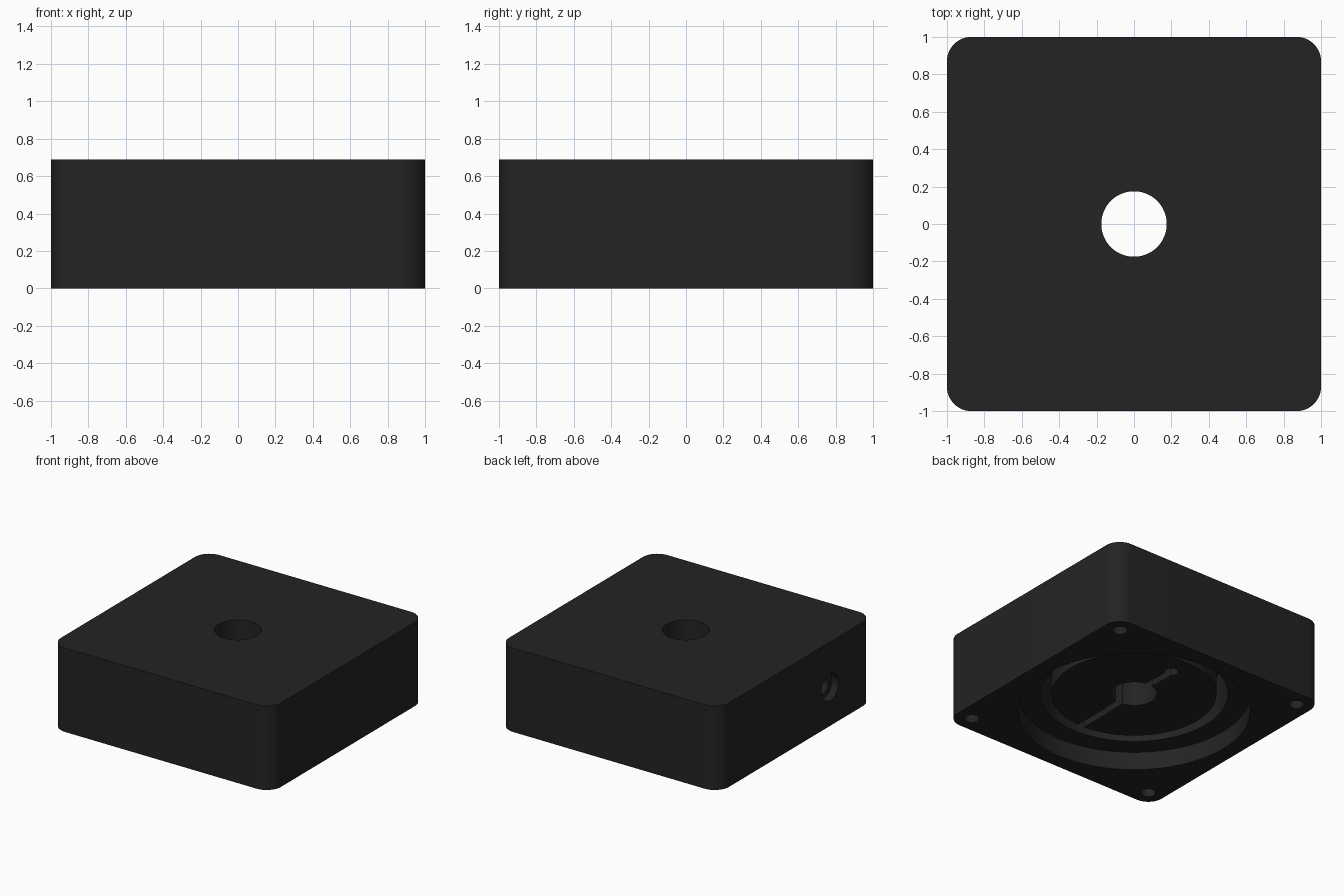
import bpy, bmesh, math
from mathutils import Matrix, Vector

if "Cube" in bpy.data.objects:
    bpy.data.objects.remove(bpy.data.objects["Cube"])

HEIGHT = 0.69      # block height
CORNER = 0.13      # vertical corner radius
FLOOR = 0.15       # depth of the wide underside recess
DEEP = 0.50        # top of groove and slot


def mesh_object(name, bm):
    bmesh.ops.recalc_face_normals(bm, faces=bm.faces)
    me = bpy.data.meshes.new(name)
    bm.to_mesh(me)
    bm.free()
    ob = bpy.data.objects.new(name, me)
    bpy.context.collection.objects.link(ob)
    return ob


def prism(name, points, z0, z1):
    """Extrude a flat outline from z0 to z1."""
    bm = bmesh.new()
    face = bm.faces.new([bm.verts.new((x, y, z0)) for x, y in points])
    geom = bmesh.ops.extrude_face_region(bm, geom=[face])["geom"]
    up = [v for v in geom if isinstance(v, bmesh.types.BMVert)]
    bmesh.ops.translate(bm, verts=up, vec=(0, 0, z1 - z0))
    return mesh_object(name, bm)


def circle(x, y, r, n=64):
    return [(x + r * math.cos(2 * math.pi * i / n),
             y + r * math.sin(2 * math.pi * i / n)) for i in range(n)]


def cut(body, cutter, operation='DIFFERENCE'):
    """Apply a boolean and remove the cutter."""
    cutter.hide_render = True
    mod = body.modifiers.new("cut", 'BOOLEAN')
    mod.operation = operation
    mod.solver = 'EXACT'
    mod.object = cutter
    bpy.context.view_layer.objects.active = body
    bpy.ops.object.modifier_apply(modifier=mod.name)
    bpy.data.objects.remove(cutter, do_unlink=True)


# Rounded square block
outline = []
for k, (sx, sy) in enumerate([(1, 1), (-1, 1), (-1, -1), (1, -1)]):
    for i in range(13):
        a = math.pi / 2 * (k + i / 12)
        outline.append((sx * (1 - CORNER) + CORNER * math.cos(a),
                        sy * (1 - CORNER) + CORNER * math.sin(a)))
body = prism("base_block", outline, 0, HEIGHT)

# Wide round recess underneath
cut(body, prism("recess_cutter", circle(0, 0, 0.872, 128), -0.1, FLOOR))

# Deep ring groove around the central post
ring = prism("groove_cutter", circle(0, 0, 0.707, 128), FLOOR - 0.05, DEEP)
cut(ring, prism("groove_core", circle(0, 0, 0.62, 128), 0, HEIGHT))
cut(body, ring)

# Shallow step around the centre
cut(body, prism("step_cutter", circle(0, 0, 0.30), FLOOR - 0.05, FLOOR + 0.005))

# Through hole
cut(body, prism("centre_hole_cutter", circle(0, 0, 0.175), -0.1, HEIGHT + 0.1))

# Narrow slot across the post with a round end
w = 0.03
cut(body, prism("slot_cutter", [(-w, -0.66), (w, -0.66), (w, 0.44), (-w, 0.44)],
                FLOOR - 0.05, DEEP - 0.02))
cut(body, prism("slot_end_cutter", circle(0, 0.44, 0.05, 32), FLOOR - 0.05, DEEP - 0.01))

# Corner screw holes
for sx in (-1, 1):
    for sy in (-1, 1):
        cut(body, prism("screw_hole_cutter", circle(sx * 0.866, sy * 0.866, 0.057, 32),
                        -0.1, 0.30))

# Counterbored cable hole in the left side, opening into the groove
for r, x_end in ((0.11, -0.94), (0.065, -0.52)):
    tool = prism("cable_hole_cutter", circle(0, 0, r, 40), 0, x_end + 1.1)
    tool.data.transform(Matrix.Translation(Vector((-1.1, -0.44, 0.317)))
                        @ Matrix.Rotation(math.pi / 2, 4, 'Y'))
    cut(body, tool)

# Single dark finish
mat = bpy.data.materials.new("matte_black")
mat.diffuse_color = (0.017, 0.017, 0.017, 1)
mat.use_nodes = True
mat.node_tree.nodes["Principled BSDF"].inputs["Base Color"].default_value = mat.diffuse_color
body.data.materials.clear()
body.data.materials.append(mat)

# Smooth round walls, sharp rims
bpy.ops.object.select_all(action='DESELECT')
body.select_set(True)
bpy.context.view_layer.objects.active = body
bpy.ops.object.shade_smooth_by_angle(angle=math.radians(30))
